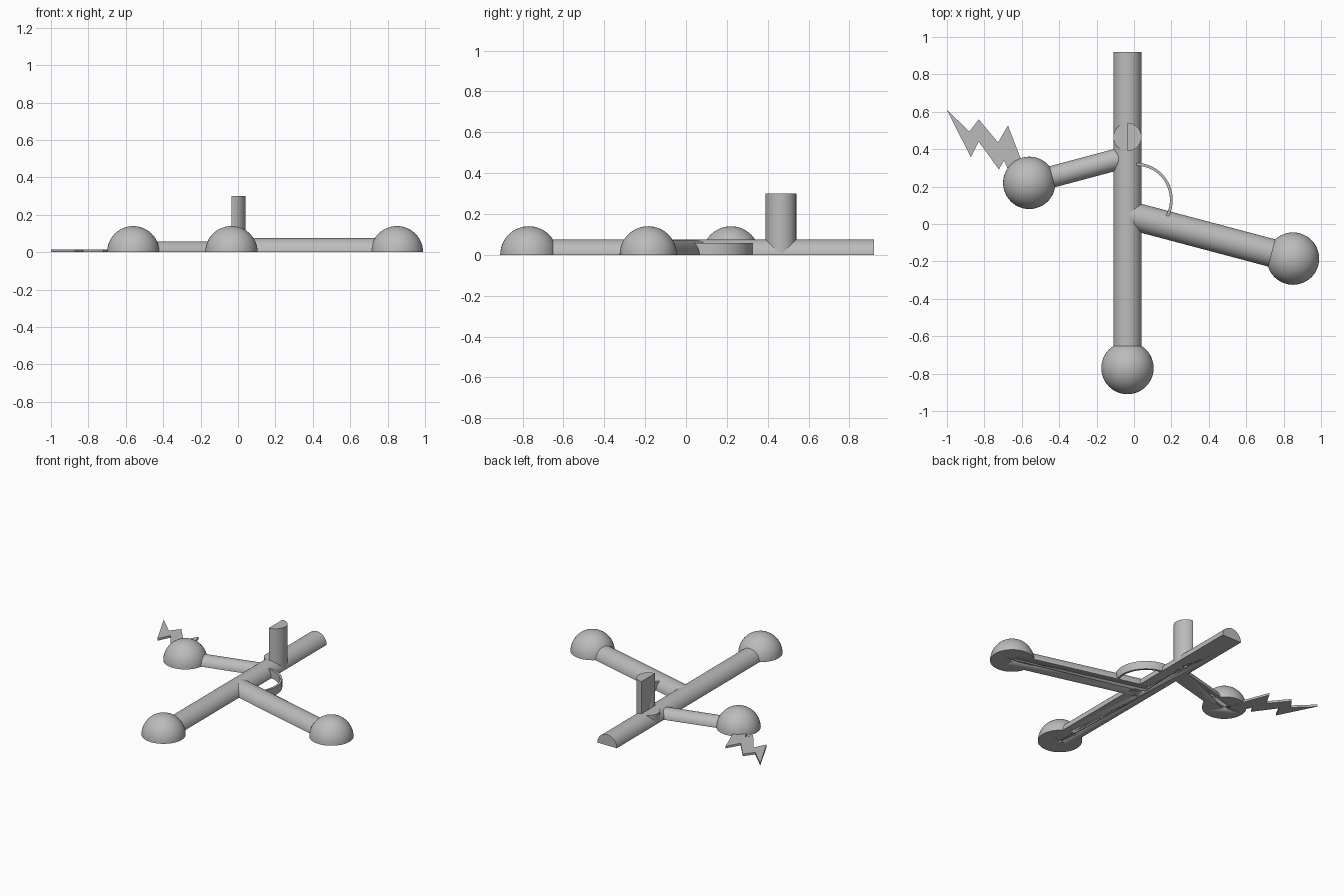
import bpy, bmesh, math
from mathutils import Vector, Matrix

cube = bpy.data.objects.get("Cube")
if cube:
    bpy.data.objects.remove(cube, do_unlink=True)

grey = bpy.data.materials.new("light grey")
grey.use_nodes = True
colour = (0.5, 0.5, 0.5, 1)
grey.diffuse_color = colour
grey.node_tree.nodes["Principled BSDF"].inputs["Base Color"].default_value = colour

BALL_R = 0.14
BAR_X = -0.035
FRONT, LEFT, RIGHT = (BAR_X, -0.77), (0.85, -0.185), (-0.56, 0.22)
JOINT, POST = (BAR_X, 0.05), (BAR_X, 0.465)


def finish(bm, name, smooth=True):
    bmesh.ops.recalc_face_normals(bm, faces=bm.faces)
    mesh = bpy.data.meshes.new(name)
    bm.to_mesh(mesh)
    bm.free()
    obj = bpy.data.objects.new(name, mesh)
    bpy.context.collection.objects.link(obj)
    mesh.materials.append(grey)
    if smooth:
        bpy.ops.object.select_all(action='DESELECT')
        obj.select_set(True)
        bpy.context.view_layer.objects.active = obj
        bpy.ops.object.shade_smooth_by_angle(angle=math.radians(30))
    return obj


def prism(name, outline, bottom, top, matrix=Matrix(), smooth=True):
    """Extrude a flat outline from bottom to top along local z."""
    bm = bmesh.new()
    face = bm.faces.new([bm.verts.new((x, y, bottom)) for x, y in outline])
    new = bmesh.ops.extrude_face_region(bm, geom=[face])["geom"]
    moved = [v for v in new if isinstance(v, bmesh.types.BMVert)]
    bmesh.ops.translate(bm, verts=moved, vec=(0, 0, top - bottom))
    bm.transform(matrix)
    return finish(bm, name, smooth)


def arc(centre, radius, start, end, steps=32):
    angles = [math.radians(start + (end - start) * i / steps) for i in range(steps + 1)]
    return [(centre[0] + radius * math.cos(a), centre[1] + radius * math.sin(a)) for a in angles]


def half_rod(name, a, b, radius):
    """Half cylinder lying flat on the ground from a to b."""
    a, b = Vector((*a, 0)), Vector((*b, 0))
    along = (b - a).normalized()
    up = Vector((0, 0, 1))
    side = up.cross(along)
    m = Matrix((side, up, along)).transposed().to_4x4()
    m.translation = a
    return prism(name, arc((0, 0), radius, 0, 180), 0, (b - a).length, m)


def dome(name, centre):
    bm = bmesh.new()
    bmesh.ops.create_uvsphere(bm, u_segments=48, v_segments=24, radius=BALL_R)
    cut = bmesh.ops.bisect_plane(bm, geom=bm.verts[:] + bm.edges[:] + bm.faces[:],
                                 plane_co=(0, 0, 0), plane_no=(0, 0, -1), clear_outer=True)
    rim = [e for e in bm.edges if e.is_boundary]
    bmesh.ops.contextual_create(bm, geom=rim)
    bmesh.ops.translate(bm, verts=bm.verts, vec=(*centre, 0))
    return finish(bm, name)


# Rods and domes
bar = half_rod("main_bar", FRONT, (BAR_X, 0.92), 0.075)
left_arm = half_rod("left_arm", JOINT, LEFT, 0.075)
right_arm = half_rod("right_arm", (BAR_X, 0.36), RIGHT, 0.058)
front_dome = dome("front_dome", FRONT)
left_dome = dome("left_dome", LEFT)
right_dome = dome("right_dome", RIGHT)

# Upright half post and the low half step beside it
post = prism("half_post", arc(POST, 0.075, -90, 90), 0, 0.3)
step = prism("half_step", arc(POST, 0.075, 90, 270), 0, 0.07)

# Curved brace between bar and left arm
brace_centre = (0.01, 0.13)
prism("curved_brace",
      arc(brace_centre, 0.197, 100, -35) + arc(brace_centre, 0.182, -35, 100), 0, 0.057)

# Flat zigzag bolt
bolt = [(-1.0, 0.61), (-0.88, 0.495), (-0.83, 0.56), (-0.727, 0.436), (-0.674, 0.527),
        (-0.604, 0.345), (-0.57, 0.24), (-0.66, 0.26), (-0.695, 0.34), (-0.722, 0.291),
        (-0.83, 0.44), (-0.872, 0.356)]
prism("zigzag_bolt", bolt, 0, 0.015, smooth=False)

# Small blind holes in the underside
holes = [(FRONT, [bar, front_dome]), (LEFT, [left_arm, left_dome]),
         (RIGHT, [right_arm, right_dome]), (JOINT, [bar, left_arm]),
         (POST, [bar, post, step])]
for centre, parts in holes:
    cutter = prism("hole_cutter", arc(centre, 0.011, 0, 345, 23), -0.05, 0.04)
    cutter.hide_render = True
    cutter.hide_set(True)
    cutter.display_type = 'WIRE'
    for part in parts:
        mod = part.modifiers.new("hole", 'BOOLEAN')
        mod.operation = 'DIFFERENCE'
        mod.solver = 'EXACT'
        mod.object = cutter
